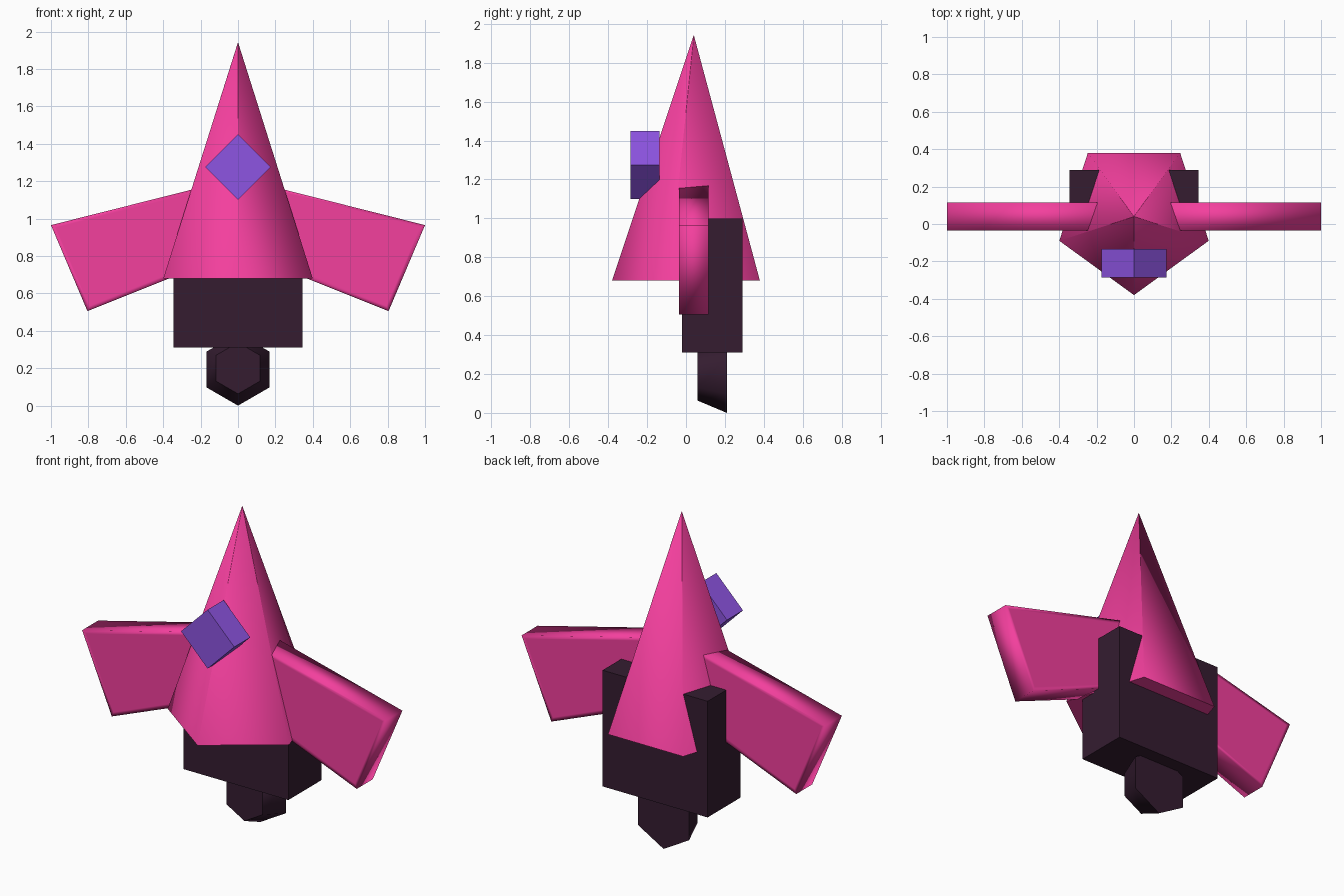
import bpy, bmesh
from math import sin, cos, pi, radians

if "Cube" in bpy.data.objects:
    bpy.data.objects.remove(bpy.data.objects["Cube"])


def material(name, rgb):
    m = bpy.data.materials.new(name)
    m.diffuse_color = (*rgb, 1)
    m.use_nodes = True
    m.node_tree.nodes["Principled BSDF"].inputs["Base Color"].default_value = m.diffuse_color
    return m


PINK = material("pink", (0.90, 0.05, 0.34))
DARK = material("dark_plum", (0.035, 0.012, 0.03))
PURPLE = material("purple", (0.27, 0.09, 0.76))


def loft(name, a, b, mat, smooth=None, rim=0):
    """Solid between two matching loops; rim adds coplanar support loops."""
    bm = bmesh.new()
    va, vb = ([bm.verts.new(p) for p in loop] for loop in (a, b))
    n = len(a)
    for i in range(n):
        j = (i + 1) % n
        bm.faces.new((va[i], va[j], vb[j], vb[i]))
    caps = [bm.faces.new(va), bm.faces.new(vb)]
    bmesh.ops.remove_doubles(bm, verts=bm.verts[:], dist=1e-5)
    bmesh.ops.recalc_face_normals(bm, faces=bm.faces[:])
    if rim:
        bmesh.ops.inset_individual(bm, faces=caps, thickness=rim)
    me = bpy.data.meshes.new(name)
    bm.to_mesh(me)
    bm.free()
    me.materials.append(mat)
    ob = bpy.data.objects.new(name, me)
    bpy.context.collection.objects.link(ob)
    if smooth:
        bpy.ops.object.select_all(action='DESELECT')
        ob.select_set(True)
        bpy.context.view_layer.objects.active = ob
        bpy.ops.object.shade_smooth_by_angle(angle=radians(smooth))
    return ob


def prism(name, outline, y0, y1, mat, **kw):
    """Extrude an (x, z) outline along y."""
    return loft(name, [(x, y0, z) for x, z in outline],
                [(x, y1, z) for x, z in outline], mat, **kw)


def ring(n, r, start):
    return [(r * cos(start + 2 * pi * i / n), r * sin(start + 2 * pi * i / n))
            for i in range(n)]


# Five-sided pointed nose cone, one corner facing front
cone_base = [(x, y + 0.04, 0.68) for x, y in ring(5, 0.42, -pi / 2)]
cone_tip = [(x, y + 0.04, 1.94) for x, y in ring(5, 0.001, -pi / 2)]
loft("nose_cone", cone_base, cone_tip, PINK, smooth=85)

# Engine block behind the cone
prism("engine_block", [(-0.345, 0.31), (0.345, 0.31), (0.345, 1.0), (-0.345, 1.0)],
      -0.02, 0.29, DARK)

# Hexagonal thruster, narrowing to the front
loft("thruster", [(x, 0.06, z + 0.20) for x, z in ring(6, 0.137, pi / 2)],
     [(x, 0.21, z + 0.193) for x, z in ring(6, 0.193, pi / 2)], DARK, smooth=65)

# Swept, tapered wings running into the body
wing = [(0.08, 1.197), (1.0, 0.965), (0.805, 0.505), (0.08, 0.795)]
for side, s in (("left", -1), ("right", 1)):
    prism(side + "_wing", [(s * x, z) for x, z in wing], -0.035, 0.115,
          PINK, smooth=180, rim=0.03)

# Diamond window on the front
prism("window", [(x, z + 1.275) for x, z in ring(4, 0.175, 0)], -0.285, -0.135, PURPLE)
